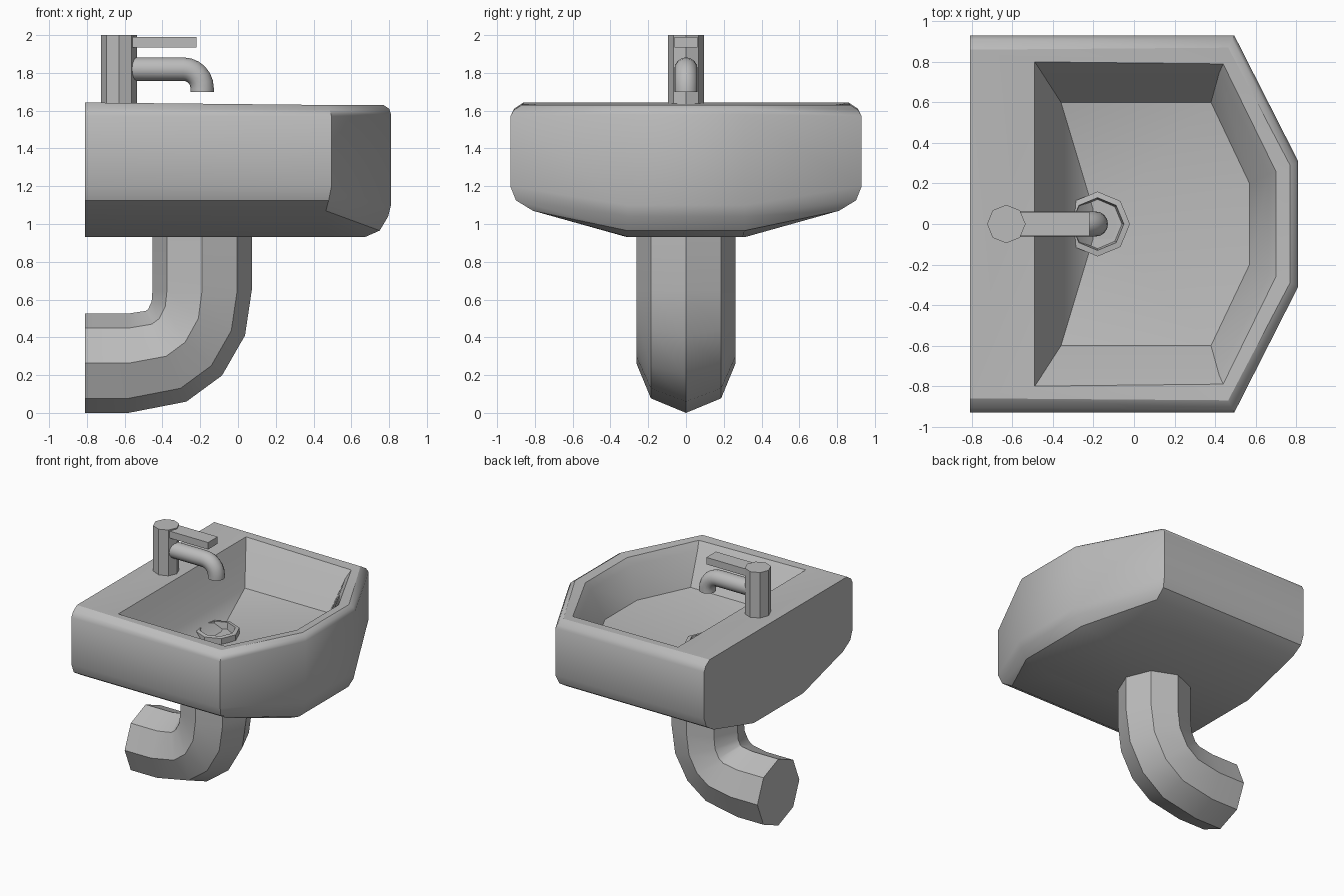
import bpy, bmesh
from math import cos, sin, radians, pi
from mathutils import Vector

cube = bpy.data.objects.get("Cube")
if cube:
    bpy.data.objects.remove(cube, do_unlink=True)

GREY = (0.5, 0.5, 0.5, 1)
ceramic = bpy.data.materials.new("plain_grey")
ceramic.use_nodes = True
ceramic.diffuse_color = GREY
ceramic.node_tree.nodes["Principled BSDF"].inputs["Base Color"].default_value = GREY


def finish(name, bm, angle=35):
    bmesh.ops.recalc_face_normals(bm, faces=bm.faces)
    mesh = bpy.data.meshes.new(name)
    bm.to_mesh(mesh)
    bm.free()
    mesh.materials.append(ceramic)
    obj = bpy.data.objects.new(name, mesh)
    bpy.context.collection.objects.link(obj)
    bpy.ops.object.select_all(action="DESELECT")
    obj.select_set(True)
    bpy.context.view_layer.objects.active = obj
    bpy.ops.object.shade_smooth_by_angle(angle=radians(angle))
    return obj


def loft(bm, rings, cap_start=True, cap_end=True):
    """Skin a list of closed rings; return the end cap."""
    loops = [[bm.verts.new(p) for p in ring] for ring in rings]
    n = len(loops[0])
    for a, b in zip(loops, loops[1:]):
        for i in range(n):
            j = (i + 1) % n
            bm.faces.new((a[i], a[j], b[j], b[i]))
    if cap_start:
        bm.faces.new(loops[0])
    return bm.faces.new(loops[-1]) if cap_end else None


def tube(name, path, radius, sides, angle):
    """Sweep a polygon along (x, z, direction in degrees) points in the xz plane."""
    rings = []
    for x, z, turn in path:
        out = Vector((cos(radians(turn)), 0, sin(radians(turn))))
        rings.append([Vector((x, 0, z)) + radius * (out * cos(2 * pi * i / sides)
                      + Vector((0, sin(2 * pi * i / sides), 0))) for i in range(sides)])
    bm = bmesh.new()
    loft(bm, rings)
    return finish(name, bm, angle)


def turned(name, x, profile, sides=8):
    """Lathe (radius, z) points around a vertical axis."""
    bm = bmesh.new()
    loft(bm, [[(x + r * cos(2 * pi * i / sides), r * sin(2 * pi * i / sides), z)
               for i in range(sides)] for r, z in profile])
    return finish(name, bm, 25)


# Basin: wall corner, side corner and front corner of each ring, mirrored in y
WALL = -0.81
levels = [
    ((WALL, .31, .93), (.48, .31, .93), (.67, .30, .93)),
    ((WALL, .81, 1.07), (.465, .81, 1.07), (.75, .31, .965)),
    ((WALL, .90, 1.125), (.48, .90, 1.125), (.795, .31, 1.04)),
    ((WALL, .93, 1.20), (.495, .93, 1.20), (.81, .31, 1.10)),
    ((WALL, .93, 1.57), (.495, .93, 1.57), (.81, .31, 1.58)),
    ((WALL, .91, 1.61), (.485, .91, 1.605), (.80, .30, 1.61)),
    ((WALL, .86, 1.643), (.465, .87, 1.63), (.77, .29, 1.63)),
    ((-.49, .80, 1.635), (.44, .79, 1.625), (.70, .26, 1.62)),
    ((-.46, .755, 1.57), (.42, .745, 1.57), (.665, .245, 1.57)),
    ((-.36, .60, 1.34), (.38, .60, 1.34), (.57, .20, 1.34)),
]
bm = bmesh.new()
floor = loft(bm, [list(half) + [(x, -y, z) for x, y, z in reversed(half)] for half in levels])
drain_dip = bmesh.ops.poke(bm, faces=[floor])["verts"][0]
drain_dip.co = (-.18, 0, 1.22)
finish("basin", bm)

# Drain ring with a sunken well
turned("drain_ring", -.18, [(.16, 1.2), (.16, 1.29), (.13, 1.295), (.12, 1.235)])

# Waste pipe bending back to the wall
tube("waste_pipe", [(-.19, .95, 0), (-.19, .65, 0), (-.21, .50, -20), (-.28, .374, -42),
                    (-.38, .30, -66), (-.58, .263, -90), (WALL, .263, -90)], .263, 8, 30)

# Tap column
turned("tap_column", -.63, [(.095, 1.62), (.095, 2.0)])

# Tap lever
bm = bmesh.new()
bmesh.ops.create_cube(bm, size=1)
bmesh.ops.scale(bm, vec=(.40, .12, .055), verts=bm.verts)
bmesh.ops.translate(bm, vec=(-.42, 0, 1.963), verts=bm.verts)
finish("tap_lever", bm)

# Tap spout curving down
bend = [(-.29 + .1 * cos(radians(t)), 1.72 + .1 * sin(radians(t)), t) for t in range(90, -1, -15)]
tube("tap_spout", [(-.60, 1.82, 90)] + bend + [(-.19, 1.7, 0)], .062, 16, 40)
